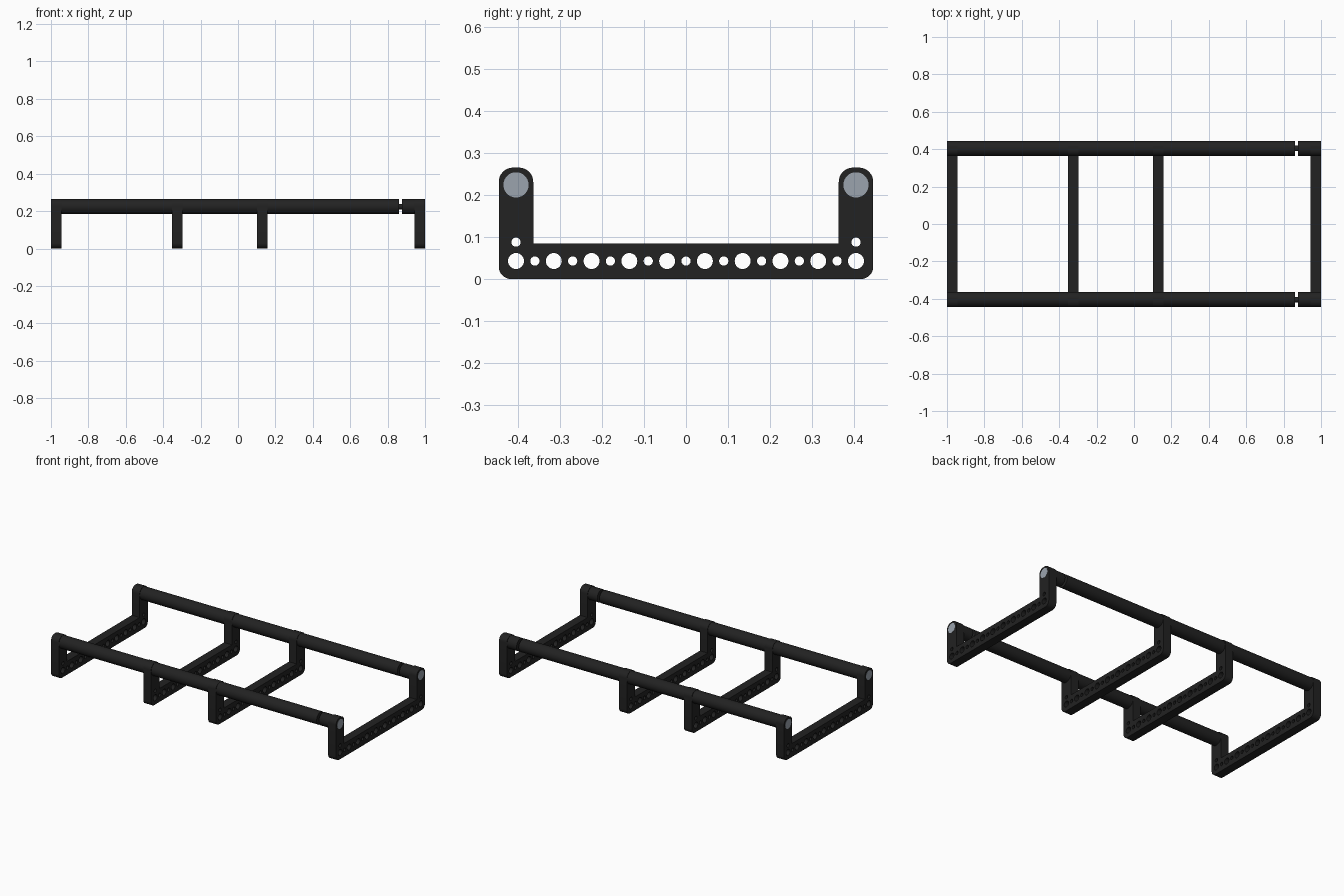
import bpy, math

old = bpy.data.objects.get("Cube")
if old:
    bpy.data.objects.remove(old, do_unlink=True)


def material(name, color):
    m = bpy.data.materials.new(name)
    m.use_nodes = True
    m.diffuse_color = (*color, 1)
    m.node_tree.nodes["Principled BSDF"].inputs["Base Color"].default_value = (*color, 1)
    return m


BLACK = material("matte black", (0.016, 0.016, 0.016))
GREY = material("steel grey", (0.33, 0.37, 0.42))

RAIL_Y, RAIL_Z = 0.404, 0.224      # rail axis
HALF_Y, TOP, BAR = 0.445, 0.265, 0.085
INNER_Y = 0.363
THICK = 0.055
HOLE_Z = 0.043


def finish(obj, mat):
    obj.data.materials.clear()
    obj.data.materials.append(mat)
    bpy.ops.object.select_all(action='DESELECT')
    obj.select_set(True)
    bpy.context.view_layer.objects.active = obj
    bpy.ops.object.shade_smooth_by_angle(angle=math.radians(35))


def arc(cx, cy, r, start, end, n):
    return [(cx + r * math.cos(start + (end - start) * i / n),
             cy + r * math.sin(start + (end - start) * i / n)) for i in range(n + 1)]


def circle(cx, cy, r, n=28):
    return arc(cx, cy, r, 0, 2 * math.pi, n)[:-1]


def rod(name, x0, x1, y, r, mat):
    bpy.ops.mesh.primitive_cylinder_add(vertices=40, radius=r, depth=x1 - x0,
                                        location=((x0 + x1) / 2, y, RAIL_Z),
                                        rotation=(0, math.pi / 2, 0))
    obj = bpy.context.object
    obj.name = name
    finish(obj, mat)


# U-shaped outline: right half, then its mirror
q = math.pi / 2
R, RT = 0.03, 0.034
half = arc(HALF_Y - R, R, R, -q, 0, 8)
half += arc(HALF_Y - RT, TOP - RT, RT, 0, q, 8)
half += arc(INNER_Y + RT, TOP - RT, RT, q, 2 * q, 8)
half += [(INNER_Y, BAR)]
outline = half + [(-y, z) for y, z in reversed(half)]

# Alternating large and small lightening holes
loops = [outline]
pitch = 2 * RAIL_Y / 18
for i in range(19):
    loops.append(circle(-RAIL_Y + i * pitch, HOLE_Z, 0.011 if i % 2 else 0.019))
for s in (-1, 1):
    loops.append(circle(s * RAIL_Y, 0.088, 0.011))


def cross_frame(name, x):
    curve = bpy.data.curves.new(name, 'CURVE')
    curve.dimensions = '2D'
    curve.fill_mode = 'BOTH'
    curve.extrude = THICK / 2
    for pts in loops:
        sp = curve.splines.new('POLY')
        sp.points.add(len(pts) - 1)
        for p, (a, b) in zip(sp.points, pts):
            p.co = (a, b, 0, 1)
        sp.use_cyclic_u = True
    obj = bpy.data.objects.new(name, curve)
    bpy.context.collection.objects.link(obj)
    obj.location.x = x
    obj.rotation_euler = (q, 0, q)
    bpy.ops.object.select_all(action='DESELECT')
    obj.select_set(True)
    bpy.context.view_layer.objects.active = obj
    bpy.ops.object.convert(target='MESH')
    obj = bpy.context.object
    obj.name = name
    finish(obj, BLACK)


END = 0.999
for name, x in (("right_end_frame", -END + THICK / 2), ("right_middle_frame", -0.325),
                ("left_middle_frame", 0.13), ("left_end_frame", END - THICK / 2)):
    cross_frame(name, x)

# Two side rails, each split near the left end with a thin joining pin
for side, y in (("front", -RAIL_Y), ("back", RAIL_Y)):
    rod(side + "_rail", -0.99, 0.862, y, 0.04, BLACK)
    rod(side + "_rail_end_sleeve", 0.877, 0.99, y, 0.04, BLACK)
    rod(side + "_joining_pin", 0.85, 0.89, y, 0.015, BLACK)
    rod(side + "_right_end_plug", -1.0, -0.97, y, 0.03, GREY)
    rod(side + "_left_end_plug", 0.97, 1.0, y, 0.03, GREY)
